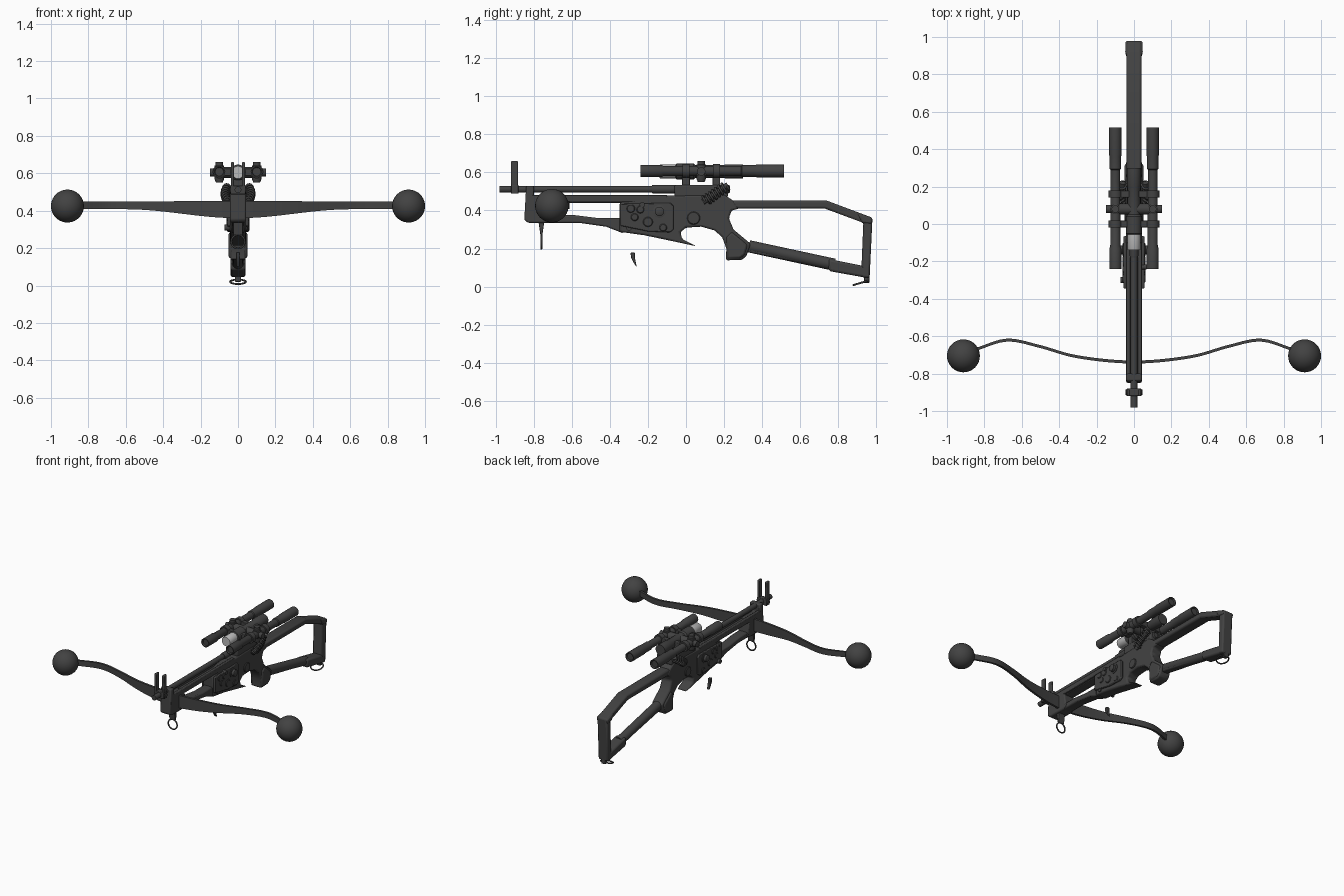
import bpy, bmesh, math
from mathutils import Vector

if "Cube" in bpy.data.objects:
    bpy.data.objects.remove(bpy.data.objects["Cube"])

def mat(name, v):
    m = bpy.data.materials.new(name)
    m.diffuse_color = (v, v, v, 1)
    m.use_nodes = True
    m.node_tree.nodes["Principled BSDF"].inputs["Base Color"].default_value = m.diffuse_color
    return m

DARK = mat("dark gunmetal", 0.055)
LIGHT = mat("pale lens grey", 0.5)

def finish(name, bm, bevel=0, m=DARK):
    bmesh.ops.recalc_face_normals(bm, faces=bm.faces[:])
    me = bpy.data.meshes.new(name)
    bm.to_mesh(me)
    bm.free()
    me.materials.append(m)
    ob = bpy.data.objects.new(name, me)
    bpy.context.collection.objects.link(ob)
    if bevel:
        b = ob.modifiers.new("bevel", 'BEVEL')
        b.width, b.segments, b.limit_method = bevel, 2, 'ANGLE'
    bpy.context.view_layer.objects.active = ob
    ob.select_set(True)
    bpy.ops.object.shade_smooth_by_angle(angle=math.radians(35))
    ob.select_set(False)
    return ob

def prism(name, pts, x0, x1, bevel=0):
    """Side outline (y, z) extruded between x0 and x1."""
    bm = bmesh.new()
    f = bm.faces.new([bm.verts.new((x0, y, z)) for y, z in pts])
    r = bmesh.ops.extrude_face_region(bm, geom=[f])
    vs = [v for v in r['geom'] if isinstance(v, bmesh.types.BMVert)]
    bmesh.ops.translate(bm, verts=vs, vec=(x1 - x0, 0, 0))
    return finish(name, bm, bevel)

def box(name, x0, x1, y0, y1, z0, z1, bevel=0.004):
    return prism(name, [(y0, z0), (y1, z0), (y1, z1), (y0, z1)], x0, x1, bevel)

def lathe(name, origin, axis, prof, n=24, m=DARK):
    """Turned part: prof holds (distance along axis, radius)."""
    q = Vector((0, 0, 1)).rotation_difference(Vector(axis).normalized())
    bm = bmesh.new()
    rings = [[bm.verts.new(Vector(origin) + q @ Vector((r * math.cos(a), r * math.sin(a), d)))
              for a in (2 * math.pi * i / n for i in range(n))] for d, r in prof]
    for a, b in zip(rings, rings[1:]):
        for i in range(n):
            bm.faces.new((a[i], a[(i + 1) % n], b[(i + 1) % n], b[i]))
    bm.faces.new(rings[0])
    bm.faces.new(rings[-1])
    return finish(name, bm, 0, m)

def rod(name, p, q, r, n=20, m=DARK):
    d = Vector(q) - Vector(p)
    return lathe(name, p, d, [(0, r), (d.length, r)], n, m)

def wire(name, pts, r, cyclic=False):
    cu = bpy.data.curves.new(name, 'CURVE')
    cu.dimensions, cu.bevel_depth, cu.bevel_resolution = '3D', r, 2
    cu.use_fill_caps = True
    s = cu.splines.new('POLY')
    s.points.add(len(pts) - 1)
    for p, c in zip(s.points, pts):
        p.co = (*c, 1)
    s.use_cyclic_u = cyclic
    cu.materials.append(DARK)
    ob = bpy.data.objects.new(name, cu)
    bpy.context.collection.objects.link(ob)

# Bow limbs: one swept blade, tapering from the middle to the tips
KEYS = [(0, -.738), (.17, -.728), (.34, -.702), (.51, -.653), (.68, -.621), (.85, -.672)]
def limb_y(x):
    k = min(int(x / .17), 4)
    t = x / .17 - k
    g = lambda i: KEYS[abs(i)][1] if i < 6 else 2 * KEYS[5][1] - KEYS[4][1]
    a, b, c, d = g(k - 1), g(k), g(k + 1), g(k + 2)
    return .5 * (2*b + (c - a)*t + (2*a - 5*b + 4*c - d)*t*t + (3*b - a - 3*c + d)*t**3)

bm = bmesh.new()
prev = None
for i in range(-30, 31):
    x = i / 30 * .86
    u = abs(x)
    y = limb_y(min(u, .85))
    bot = .36 + .045 * (1 - math.cos(math.pi * min(u / .6, 1))) / 2 + .005 * u
    top = .452 - .004 * u
    ring = [bm.verts.new((x, y + dy, z)) for dy, z in
            ((-.008, bot), (.008, bot), (.008, top), (-.008, top))]
    if prev:
        for j in range(4):
            bm.faces.new((prev[j], prev[(j + 1) % 4], ring[(j + 1) % 4], ring[j]))
    else:
        bm.faces.new(ring)
    prev = ring
bm.faces.new(prev)
finish("bow_limbs", bm)
for s in (-1, 1):
    bm = bmesh.new()
    bmesh.ops.create_uvsphere(bm, u_segments=32, v_segments=20, radius=.088)
    bmesh.ops.translate(bm, verts=bm.verts, vec=(s * .912, -.705, .425))
    finish("limb_tip_ball", bm)

# Barrel and rails
rod("barrel", (0, -.98, .512), (0, -.15, .512), .018)
lathe("barrel_sleeve", (0, -.18, .512), (0, 1, 0), [(0, .02), (.01, .023), (.4, .023), (.41, .018)])
for s in (-1, 1):
    box("rail", s * .018, s * .042, -.82, -.1, .445, .482)
box("rail_floor", -.03, .03, -.82, -.1, .44, .462)
box("rear_barrel_block", -.038, .038, -.06, .22, .47, .535, .008)

# Front sight with two prongs
box("front_sight_base", -.04, .04, -.92, -.88, .488, .535)
for s in (-1, 1):
    box("front_sight_prong", s * .022, s * .038, -.92, -.883, .49, .66, .005)
rod("sight_screw", (-.045, -.9, .51), (.045, -.9, .51), .014)

# Nose block and fore stock
prism("nose_block", [(-.84, .53), (-.80, .53), (-.80, .47), (-.68, .47), (-.66, .35), (-.69, .335),
                     (-.83, .335), (-.85, .35)], -.042, .042, .008)
prism("fore_stock", [(-.72, .375), (-.58, .375), (-.46, .36), (-.33, .36), (-.33, .28), (-.42, .315),
                     (-.56, .335), (-.72, .335)], -.035, .035, .008)

# Receiver, trigger guard spike and grip
prism("receiver", [(-.35, .44), (-.2, .475), (.2, .485), (.25, .45), (.28, .41), (.24, .40), (.225, .36),
                   (.25, .3), (.34, .225), (.315, .155), (.29, .14), (.21, .138), (.212, .2), (.19, .26),
                   (.15, .295), (.08, .315), (0, .31), (-.03, .285), (-.02, .25), (.055, .212),
                   (-.1, .245), (-.22, .27), (-.35, .288)], -.042, .042, .01)
prism("grip_swell", [(.215, .145), (.285, .147), (.31, .165), (.325, .22), (.24, .29), (.21, .26)],
      -.05, .05, .012)

# Side panels with buttons and dials
PANEL = [(-.345, .435), (-.08, .44), (-.065, .425), (-.065, .30), (-.085, .285), (-.2, .29), (-.345, .32)]
BUTTONS = [(-.29, .41, .022), (-.24, .405, .02), (-.27, .365, .02), (-.2, .34, .026), (-.12, .31, .02),
           (.04, .36, .034)]
for s in (-1, 1):
    prism("side_panel", PANEL, s * .04, s * .056, .005)
    for y, z, r in BUTTONS:
        w = .05 if y > 0 else .061
        lathe("panel_button", (s * .03, y, z), (s, 0, 0), [(0, r), (w - .034, r), (w - .03, r - .004)], 20)
    lathe("dial", (s * .05, -.14, .395), (s, 0, 0),
          [(0, .034), (.01, .034), (.012, .024), (.03, .024), (.034, .018)])
rod("cross_pin", (-.072, -.3, .31), (.05, -.3, .31), .016)
rod("bolt_handle", (.04, -.23, .43), (.068, -.23, .43), .014)

# Skeleton stock: C-shaped frame, lower strut and sleeve
prism("stock_frame", [(.2, .452), (.74, .452), (.98, .362), (.965, .045), (.92, .05), (.932, .335),
                      (.73, .41), (.2, .41)], -.04, .04, .01)
prism("butt_pad", [(.9, .385), (.98, .36), (.975, .33), (.925, .335)], -.045, .045, .008)
prism("stock_lower_strut", [(.3, .23), (.78, .133), (.78, .092), (.3, .185)], -.026, .026, .01)
rod("strut_rib", (0, .33, .212), (0, .78, .115), .032)
prism("strut_sleeve", [(.75, .145), (.95, .105), (.955, .045), (.75, .082)], -.04, .04, .012)

# Sling loops
def ring(name, c, u, v, r, n=24):
    wire(name, [Vector(c) + Vector(u) * (r * math.cos(a)) + Vector(v) * (r * math.sin(a))
                for a in (2 * math.pi * i / n for i in range(n))], .005, True)
prism("front_sling_lug", [(-.775, .34), (-.745, .34), (-.755, .27), (-.765, .27)], -.025, .025, .003)
ring("front_sling_loop", (0, -.76, .235), (1, 0, 0), (0, 0, 1), .036)
box("rear_sling_lug", -.016, .016, .935, .965, .02, .06)
ring("rear_sling_loop", (0, .92, .02), (1, 0, 0), (0, .96, .28), .042)

# Loose trigger hanging below the receiver
prism("trigger", [(-.292, .178), (-.268, .178), (-.268, .15), (-.258, .1), (-.275, .125), (-.288, .15)],
      -.011, .011, .003)

# Ribbed hoses beside the rear of the receiver
for s in (-1, 1):
    path = []
    for i in range(113):
        t, a = i / 112, 2 * math.pi * i / 16
        path.append((s * (.058 + .012 * math.sin(math.pi * t) + .018 * math.cos(a)),
                     .1 + .115 * t - .016 * math.sin(a), .45 + .08 * t + .02 * math.sin(a)))
    wire("ribbed_hose", path, .006)
    rod("hose_core", (s * .058, .09, .445), (s * .06, .22, .535), .015, 12)

# Three sights: a long one on each side and a short one between
for s in (-1, 1):
    lathe("side_scope", (s * .1, 0, .608), (0, 1, 0),
          [(-.23, .022), (-.24, .026), (-.24, .032), (-.13, .032), (-.12, .027), (.29, .026), (.295, .031),
           (.36, .031), (.375, .034), (.515, .034), (.515, .028), (.505, .024)])
    for y in (0, .16):
        lathe("scope_clamp", (s * .1, y - .018, .608), (0, 1, 0), [(0, .036), (.036, .036)])
    lathe("scope_turret", (s * .1, .08, .55), (0, 0, 1),
          [(0, .018), (.02, .026), (.09, .026), (.092, .02), (.11, .02)])
    rod("scope_side_knob", (s * .1, .08, .605), (s * .15, .08, .605), .022)
lathe("centre_scope", (0, 0, .605), (0, 1, 0),
      [(-.055, .036), (-.05, .042), (.04, .042), (.05, .034), (.2, .034), (.21, .038), (.3, .038)])
lathe("centre_lens", (0, -.14, .605), (0, 1, 0), [(0, .033), (.005, .036), (.09, .036)], 24, LIGHT)
rod("scope_cross_shaft", (-.12, .08, .605), (.12, .08, .605), .03)
for y in (0, .16):
    box("scope_mount_post", -.035, .035, y - .02, y + .02, .49, .59)
    box("scope_mount_bridge", -.1, .1, y - .018, y + .018, .585, .625)
